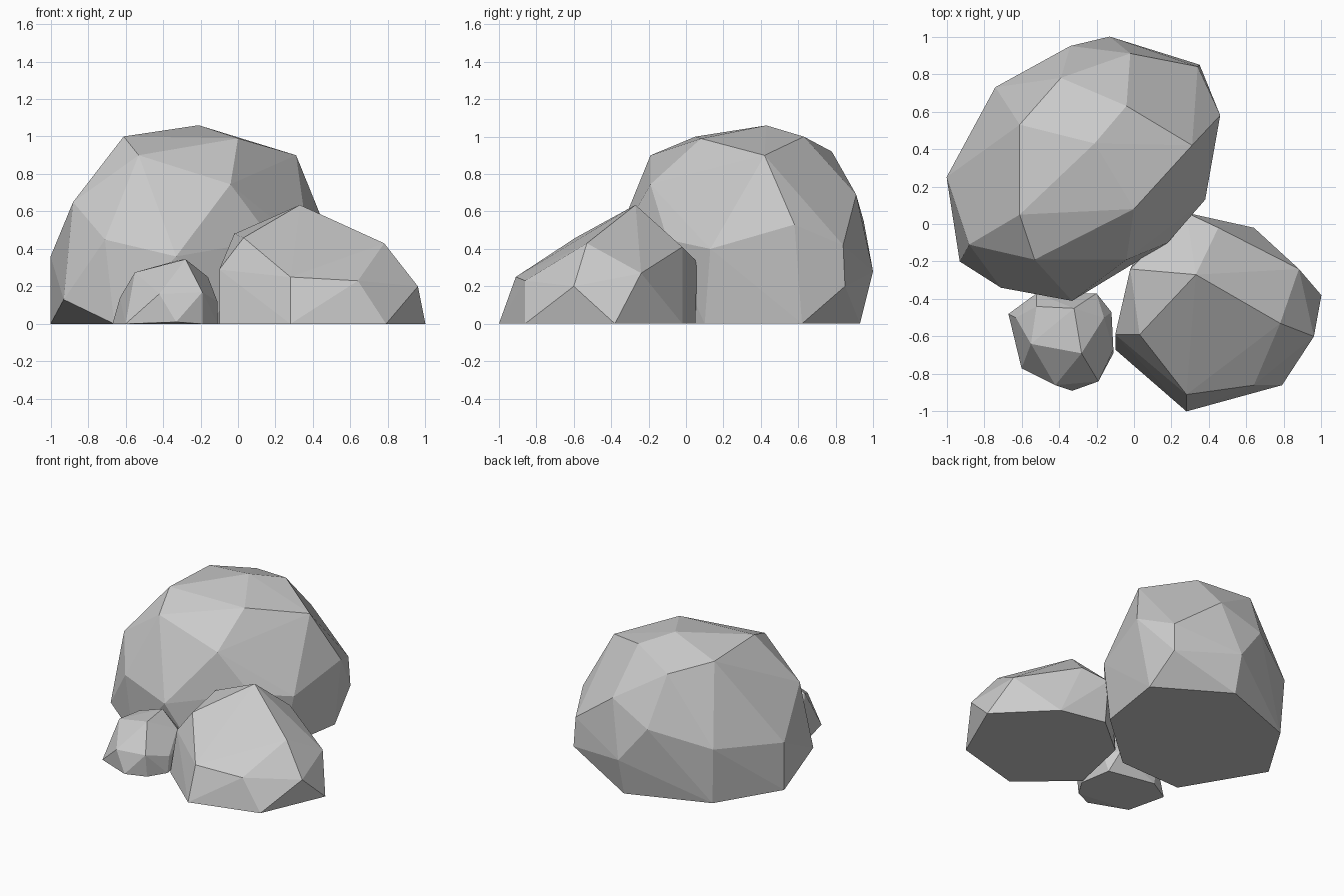
import bpy, bmesh


def boulder(name, corners):
    """Faceted stone: the convex hull around a few corner points."""
    bm = bmesh.new()
    for co in corners:
        bm.verts.new(co)
    res = bmesh.ops.convex_hull(bm, input=bm.verts[:])
    loose = [v for v in bm.verts if not v.link_faces]
    bmesh.ops.delete(bm, geom=loose, context='VERTS')
    bmesh.ops.dissolve_limit(bm, angle_limit=0.03, verts=bm.verts[:], edges=bm.edges[:])
    bmesh.ops.recalc_face_normals(bm, faces=bm.faces[:])
    mesh = bpy.data.meshes.new(name)
    bm.to_mesh(mesh)
    bm.free()
    ob = bpy.data.objects.new(name, mesh)
    bpy.context.collection.objects.link(ob)
    return ob


# Large rock: crown, shoulders, girth, then base
boulder("large_rock", [
    (-.21, .43, 1.06), (0, .08, .99), (-.61, .05, 1), (-.04, .63, 1),
    (-.61, .53, .98), (-.39, .78, .92), (-.53, -.19, .9), (-.04, -.19, .745),
    (.31, .42, .9), (-.02, .91, .69), (-.88, -.11, .65), (.34, .84, .42),
    (.46, .58, .53), (-.71, -.34, .45), (-.33, -.41, .36), (.18, -.1, .45),
    (.38, .13, .4), (-1, .25, .36), (-.93, -.2, .13), (-.13, 1, .28),
    (-.74, .73, .42), (-.34, .95, .55), (.35, .85, .2),
    (-1, .25, 0), (-.66, -.32, 0), (-.15, -.3, 0), (.3, .1, 0),
    (.38, .62, 0), (-.13, .93, 0), (-.72, .71, 0)])

# Medium rock at the front right
boulder("medium_rock", [
    (.33, -.27, .635), (.03, -.59, .46), (.78, -.53, .43), (-.02, -.24, .48),
    (.45, -.02, .41), (.28, .06, .33), (.28, -.91, .25), (.64, -.86, .23),
    (.96, -.6, .2), (.88, -.24, .27), (-.1, -.59, .29),
    (1, -.38, 0), (.79, -.86, 0), (.28, -1, 0), (-.1, -.67, 0),
    (.64, -.02, 0), (.3, .05, 0), (0, -.2, 0)])

# Small rock at the front left
boulder("small_rock", [
    (-.28, -.69, .345), (-.55, -.64, .275), (-.32, -.45, .34), (-.52, -.44, .27),
    (-.16, -.5, .25), (-.42, -.86, .16), (-.19, -.84, .17), (-.63, -.5, .14),
    (-.11, -.67, .12), (-.12, -.47, .12), (-.52, -.37, .14), (-.2, -.37, .15),
    (-.67, -.48, 0), (-.6, -.77, 0), (-.33, -.89, .01), (-.19, -.82, 0),
    (-.11, -.69, 0), (-.15, -.45, 0), (-.5, -.38, 0)])
